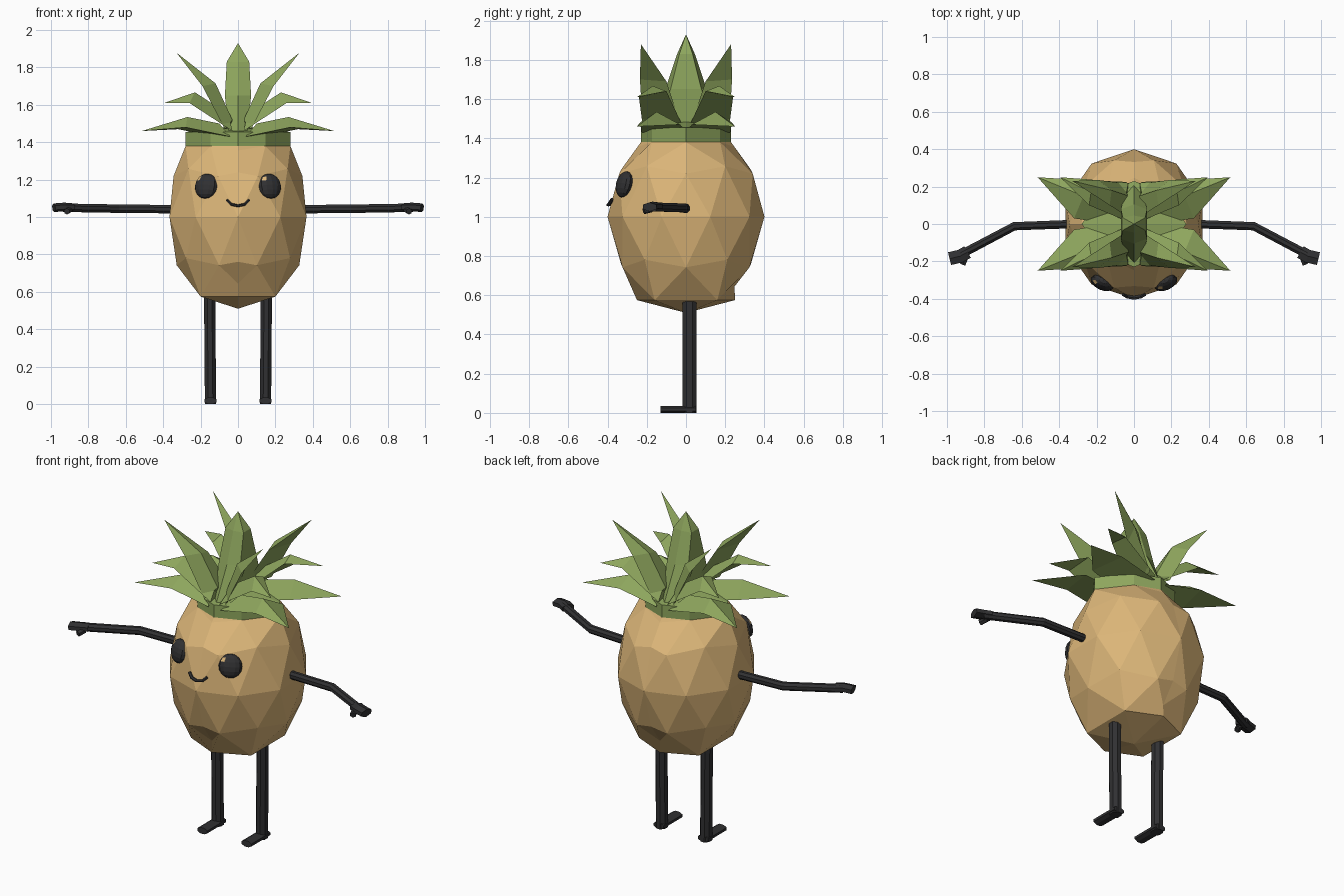
import bpy, bmesh, math
from mathutils import Vector, Matrix

if "Cube" in bpy.data.objects:
    bpy.data.objects.remove(bpy.data.objects["Cube"])


def material(name, rgb):
    m = bpy.data.materials.new(name)
    m.diffuse_color = (*rgb, 1)
    m.use_nodes = True
    m.node_tree.nodes["Principled BSDF"].inputs["Base Color"].default_value = m.diffuse_color
    return m


TAN = material("tan_skin", (0.72, 0.47, 0.19))
GREEN = material("leaf_green", (0.27, 0.38, 0.11))
BLACK = material("charcoal", (0.03, 0.03, 0.032))


def finish(name, bm, *mats):
    bmesh.ops.recalc_face_normals(bm, faces=bm.faces)
    me = bpy.data.meshes.new(name)
    bm.to_mesh(me)
    bm.free()
    ob = bpy.data.objects.new(name, me)
    for m in mats:
        me.materials.append(m)
    bpy.context.collection.objects.link(ob)
    return ob


def loft(name, rings, mat, tip=None):
    """Skin a stack of rings; close with a cap or a pointed tip."""
    bm = bmesh.new()
    rows = [[bm.verts.new(p) for p in r] for r in rings]
    n = len(rows[0])
    for a, b in zip(rows, rows[1:]):
        for i in range(n):
            j = (i + 1) % n
            bm.faces.new((a[i], a[j], b[j], b[i]))
    bm.faces.new(rows[0])
    if tip is None:
        bm.faces.new(rows[-1])
    else:
        t = bm.verts.new(tip)
        for i in range(n):
            bm.faces.new((rows[-1][i], rows[-1][(i + 1) % n], t))
    return finish(name, bm, mat)


def tube(name, path, width, height, mat, sides=8, up=(0, 0, 1)):
    """Sweep a flat-sided elliptical section along a path."""
    pts = [Vector(p) for p in path]
    rings = []
    for i, p in enumerate(pts):
        t = (pts[min(i + 1, len(pts) - 1)] - pts[max(i - 1, 0)]).normalized()
        s = t.cross(Vector(up)).normalized()
        u = s.cross(t)
        ring = []
        for k in range(sides):
            a = 2 * math.pi * (k + 0.5) / sides
            f = 1 / math.cos(math.pi / sides)
            ring.append(p + s * math.cos(a) * f * width / 2 + u * math.sin(a) * f * height / 2)
        rings.append(ring)
    return loft(name, rings, mat)


# Faceted fruit body: half an icosphere, mirrored
bm = bmesh.new()
bmesh.ops.create_icosphere(bm, subdivisions=2, radius=1)
bmesh.ops.bisect_plane(bm, geom=bm.verts[:] + bm.edges[:] + bm.faces[:], dist=1e-4,
                       plane_co=(0, 0, 0), plane_no=(1, 0, 0), clear_inner=True)
for v in bm.verts:
    x, y, z = v.co
    sy = math.copysign(1, y)
    if abs(z) > 0.95:                       # poles
        v.co = (0, 0, 1.41 if z > 0 else 0.51)
    elif z > 0.8:                           # wide shoulder under the collar
        if x < 0.05:
            v.co = (0, 0.23 * sy, 1.38)
        elif x < 0.3:
            v.co = (0.146, 0.174 * sy, 1.38)
        else:
            v.co = (0.28, 0, 1.38)
    elif z < -0.8:                          # flattened bottom ring
        v.co = (0, 0.25 * sy, 0.575) if x < 0.05 else (0.2, 0.16 * sy, 0.575)
    else:
        v.co = (x * 0.385, y * 0.4, 1.0 + z * 0.49)
body = finish("body", bm, TAN)
mod = body.modifiers.new("mirror", "MIRROR")
mod.use_clip = True

# Collar under the leaves
outline = [(0.28, 0), (0.146, 0.174), (0, 0.23), (-0.146, 0.174),
           (-0.28, 0), (-0.146, -0.174), (0, -0.23), (0.146, -0.174)]
loft("collar", [[(x, y, 1.38) for x, y in outline],
                [(x, y, 1.455) for x, y in outline]], GREEN, tip=(0, 0, 1.49))

# Three tiers of leaves, each section is inner edge, ridge, outer edge
LEAVES = {
    "low_leaf": ([[(0.12, 0, 1.43), (0.1, 0.12, 1.5), (0.04, 0.225, 1.43)],
                  [(0.32, 0.03, 1.47), (0.27, 0.15, 1.535), (0.28, 0.235, 1.48)]],
                 (0.515, 0.25, 1.46)),
    "middle_leaf": ([[(0.05, 0.02, 1.47), (0.05, 0.12, 1.55), (0.03, 0.22, 1.46)],
                     [(0.24, 0.1, 1.64), (0.23, 0.17, 1.667), (0.26, 0.24, 1.61)]],
                    (0.395, 0.25, 1.61)),
    "tall_leaf": ([[(0.02, 0.03, 1.48), (0.03, 0.15, 1.52), (0.07, 0.22, 1.47)],
                   [(0.13, 0.1, 1.69), (0.12, 0.18, 1.715), (0.19, 0.235, 1.7)]],
                  (0.33, 0.23, 1.88)),
}
for name, (secs, tip) in LEAVES.items():
    for sx in (1, -1):
        for sy in (1, -1):
            flip = lambda p: (p[0] * sx, p[1] * sy, p[2])
            loft(name, [[flip(p) for p in s] for s in secs], GREEN, tip=flip(tip))

# Upright centre leaf
rings = []
for w, d, z in [(0.05, 0.21, 1.45), (0.07, 0.105, 1.65), (0.06, 0.045, 1.83)]:
    e = d * 0.75
    rings.append([(w, e, z), (0, d, z), (-w, e, z), (-w, -e, z), (0, -d, z), (w, -e, z)])
loft("centre_leaf", rings, GREEN, tip=(0, 0, 1.93))

for s in (1, -1):
    # Arms, hands and thumbs
    tube("arm", [(s * 0.32, 0, 1.042), (s * 0.64, -0.012, 1.045), (s * 0.93, -0.165, 1.05)],
         0.045, 0.045, BLACK)
    tube("hand", [(s * 0.89, -0.15, 1.052), (s * 0.93, -0.172, 1.054), (s * 0.985, -0.185, 1.05)],
         0.07, 0.04, BLACK, 6)
    tube("thumb", [(s * 0.9, -0.175, 1.04), (s * 0.915, -0.215, 1.03)], 0.03, 0.03, BLACK, 6)
    # Legs and feet
    tube("leg", [(s * 0.147, 0.018, 0.0), (s * 0.152, 0.018, 0.62)], 0.06, 0.073, BLACK, 8, (0, 1, 0))
    tube("foot", [(s * 0.147, 0.05, 0.018), (s * 0.147, -0.11, 0.018), (s * 0.147, -0.13, 0.018)],
         0.066, 0.036, BLACK, 8)
    # Eyes with one glint face
    bm = bmesh.new()
    bmesh.ops.create_uvsphere(bm, u_segments=12, v_segments=8, radius=1)
    glint = Vector((-0.45, -0.6, 0.62)).normalized()
    max(bm.faces, key=lambda f: f.calc_center_median().normalized().dot(glint)).material_index = 1
    turn = Matrix.Rotation(s * math.radians(25), 4, "Z") @ Matrix.Rotation(math.radians(-14), 4, "X")
    bm.transform(Matrix.Translation((s * 0.17, -0.315, 1.165)) @ turn
                 @ Matrix.Diagonal((0.066, 0.036, 0.068, 1)))
    finish("eye", bm, BLACK, TAN)

# Smile
tube("mouth", [(-0.058, -0.375, 1.09), (-0.035, -0.388, 1.068), (0, -0.395, 1.06),
               (0.035, -0.388, 1.068), (0.058, -0.375, 1.09)], 0.02, 0.013, BLACK, 6)
